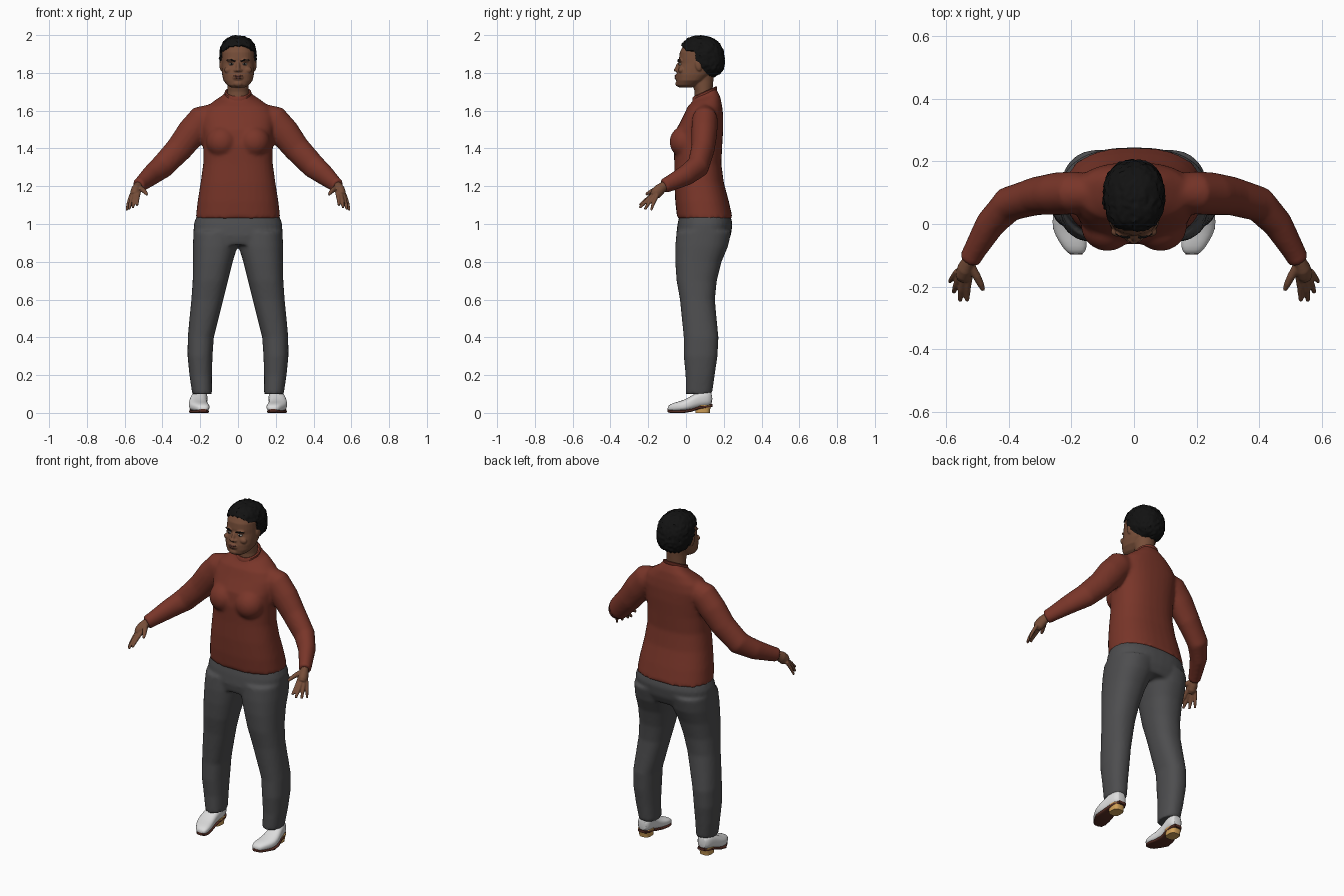
import bpy
import bmesh
import math
from mathutils import Matrix, Vector, noise

if "Cube" in bpy.data.objects:
    bpy.data.objects.remove(bpy.data.objects["Cube"], do_unlink=True)


def material(name, r, g, b):
    mat = bpy.data.materials.new(name)
    mat.use_nodes = True
    mat.diffuse_color = (r, g, b, 1)
    bsdf = next(n for n in mat.node_tree.nodes if n.type == 'BSDF_PRINCIPLED')
    bsdf.inputs["Base Color"].default_value = (r, g, b, 1)
    bsdf.inputs["Roughness"].default_value = 0.8
    return mat


RED = material("rust red knit", 0.19, 0.036, 0.022)
GREY = material("charcoal cloth", 0.075, 0.075, 0.078)
SKIN = material("brown skin", 0.18, 0.075, 0.04)
BLACK = material("black hair", 0.006, 0.006, 0.006)
WHITE = material("white leather", 0.72, 0.72, 0.72)
SOLE = material("dark brown sole", 0.09, 0.025, 0.016)
TAN = material("tan heel", 0.65, 0.36, 0.1)
EYE = material("eye white", 0.5, 0.45, 0.4)
LIP = material("lip brown", 0.13, 0.045, 0.032)


def oval(p, n=32):
    """Unit superellipse points; p = 2 is round, larger is squarer."""
    for i in range(n):
        a = math.tau * i / n
        c, s = math.cos(a), math.sin(a)
        yield (math.copysign(abs(c) ** (2 / p), c), math.copysign(abs(s) ** (2 / p), s))


def level(z, x0, x1, y0, y1, p=2.3, tilt=0):
    """Horizontal ring filling the box x0..x1, y0..y1."""
    hx, hy = (x1 - x0) / 2, (y1 - y0) / 2
    return [Vector((x0 + hx + hx * c, y0 + hy + hy * s, z + tilt * hy * s)) for c, s in oval(p)]


def upright(y, cx, hw, z0, z1, p=2.5):
    """Ring across the y axis."""
    h = (z1 - z0) / 2
    return [Vector((cx + hw * c, y, z0 + h + h * s)) for c, s in oval(p)]


def loft(bm, rings):
    loops = [[bm.verts.new(co) for co in ring] for ring in rings]
    for a, b in zip(loops, loops[1:]):
        for i in range(len(a)):
            j = (i + 1) % len(a)
            bm.faces.new((a[i], a[j], b[j], b[i]))
    bm.faces.new(loops[0])
    bm.faces.new(loops[-1])


def tube(bm, path, side=1, flat=1.0):
    """Tapered limb along (x, y, z, radius) points."""
    pts = [Vector((side * x, y, z)) for x, y, z, r in path]
    rings = []
    for i, (pt, step) in enumerate(zip(pts, path)):
        t = (pts[min(i + 1, len(pts) - 1)] - pts[max(i - 1, 0)]).normalized()
        u = t.cross(Vector((0, 0, 1))).normalized()
        v = u.cross(t)
        rings.append([pt + step[3] * (flat * c * u + s * v) for c, s in oval(2, 20)])
    loft(bm, rings)


def ball(bm, centre, radii, tilt=0):
    m = Matrix.Translation(centre) @ Matrix.Rotation(tilt, 4, 'X') @ Matrix.Diagonal((*radii, 1))
    return bmesh.ops.create_uvsphere(bm, u_segments=24, v_segments=16, radius=1, matrix=m)


def finish(name, bm, mat, voxel=0, smooth=4):
    """Turn a bmesh into an object; voxel > 0 fuses its overlapping parts."""
    bmesh.ops.recalc_face_normals(bm, faces=bm.faces)
    mesh = bpy.data.meshes.new(name)
    bm.to_mesh(mesh)
    bm.free()
    mesh.materials.append(mat)
    ob = bpy.data.objects.new(name, mesh)
    bpy.context.collection.objects.link(ob)
    bpy.ops.object.select_all(action='DESELECT')
    ob.select_set(True)
    bpy.context.view_layer.objects.active = ob
    bpy.ops.object.shade_smooth_by_angle(angle=math.radians(45))
    if voxel:
        fuse = ob.modifiers.new("fuse", 'REMESH')
        fuse.mode = 'VOXEL'
        fuse.voxel_size = voxel
        fuse.use_smooth_shade = True
        relax = ob.modifiers.new("relax", 'SMOOTH')
        relax.factor = 0.5
        relax.iterations = smooth
    return ob


# Sweater: torso, chest and sleeves fused together
bm = bmesh.new()
torso = [(1.03, .224, -.047, .247, 0), (1.12, .214, -.057, .227, 0), (1.22, .198, -.062, .2, 0),
         (1.32, .184, -.062, .187, 0), (1.42, .184, -.065, .192, 0), (1.5, .19, -.052, .197, 0),
         (1.57, .195, -.015, .197, 0), (1.62, .17, .008, .192, 0), (1.655, .12, .025, .182, .2),
         (1.675, .08, .034, .168, .4), (1.695, .066, .042, .158, .45)]
loft(bm, [level(z, -w, w, y0, y1, 2.4, t) for z, w, y0, y1, t in torso])
sleeve = [(.12, .1, 1.575, .065), (.19, .1, 1.55, .08), (.245, .097, 1.485, .08),
          (.31, .09, 1.4, .072), (.4, .064, 1.305, .066), (.46, 0, 1.258, .056),
          (.51, -.085, 1.215, .043), (.528, -.118, 1.2, .04)]
for s in (1, -1):
    tube(bm, sleeve, s, 0.86)
    ball(bm, (s * .085, -.005, 1.435), (.085, .082, .085))
finish("sweater", bm, RED, 0.01, 5)

# Ribbed neckband
bm = bmesh.new()
rim = [v for v in level(1.69, -.064, .064, .04, .158, 2, .45)]
bands = []
for grow, lift in ((0, -.012), (.1, -.008), (.1, .008), (0, .012), (-.12, .008), (-.12, -.008)):
    mid = Vector((0, .099, 1.69))
    bands.append([mid + (v - mid) * (1 + grow) + Vector((0, 0, lift)) for v in rim])
loft(bm, bands)
finish("neckband", bm, RED)

# Trousers: hips and two legs fused together
bm = bmesh.new()
hips = [(.89, .21, -.045, .215), (.94, .236, -.052, .238), (1.0, .234, -.045, .246),
        (1.035, .222, -.037, .238), (1.07, .2, -.03, .215)]
loft(bm, [level(z, -w, w, y0, y1, 2.4) for z, w, y0, y1 in hips])
leg = [(.1, .138, .242, -.002, .138), (.2, .138, .257, -.002, .152), (.3, .135, .267, -.012, .167),
       (.4, .128, .266, -.012, .172), (.5, .103, .257, -.022, .162), (.6, .078, .247, -.032, .153),
       (.7, .053, .24, -.05, .163), (.8, .028, .238, -.057, .188), (.88, .003, .239, -.057, .222),
       (.96, -.01, .236, -.05, .24)]
for s in (1, -1):
    loft(bm, [level(z, *sorted((s * a, s * b)), y0, y1) for z, a, b, y0, y1 in leg])
finish("trousers", bm, GREY, 0.01, 4)

# Shoes with sole and heel
shoe = [(-.098, .185, .02, .012, .032), (-.085, .187, .034, .008, .046), (-.055, .195, .046, .007, .056),
        (-.015, .21, .053, .007, .066), (.03, .213, .047, .014, .09), (.07, .206, .043, .028, .118),
        (.115, .2, .041, .034, .122), (.14, .198, .026, .04, .11)]
for s, side in ((1, "left"), (-1, "right")):
    bm = bmesh.new()
    loft(bm, [upright(y, s * x, w, a, b) for y, x, w, a, b in shoe])
    ob = finish(side + "_shoe", bm, WHITE)
    ob.modifiers.new("round", 'SUBSURF').levels = 1
    bm = bmesh.new()
    loft(bm, [upright(y, s * x, w * .92, a - .008, a + .008, 4) for y, x, w, a, b in shoe])
    finish(side + "_sole", bm, SOLE)
    bm = bmesh.new()
    loft(bm, [level(z, s * .202 - w, s * .202 + w, .05, y, 3)
              for z, w, y in ((0, .033, .126), (.02, .034, .128), (.042, .038, .136))])
    finish(side + "_heel", bm, TAN)

# Hands: palm, fingers and thumb fused together
fingers = [[(.527, -.165, 1.165, .012), (.533, -.205, 1.132, .011), (.534, -.245, 1.1, .007)],
           [(.543, -.168, 1.16, .012), (.552, -.21, 1.122, .011), (.557, -.246, 1.086, .007)],
           [(.556, -.162, 1.156, .012), (.569, -.195, 1.114, .01), (.577, -.218, 1.077, .007)],
           [(.565, -.152, 1.154, .011), (.581, -.173, 1.108, .009), (.59, -.185, 1.072, .006)],
           [(.525, -.13, 1.195, .015), (.503, -.168, 1.18, .013), (.491, -.192, 1.168, .011),
            (.482, -.212, 1.156, .007)]]
palm = [(.515, -.095, 1.21, .026), (.53, -.122, 1.196, .026), (.538, -.14, 1.182, .031),
        (.545, -.16, 1.162, .031), (.549, -.175, 1.15, .022)]
for s, side in ((1, "left"), (-1, "right")):
    bm = bmesh.new()
    tube(bm, palm, s, 0.85)
    for finger in fingers:
        tube(bm, finger, s)
    finish(side + "_hand", bm, SKIN, 0.004, 2)

# Head: skull, neck, nose, brow, lips and ears fused together
bm = bmesh.new()
skull = [(1.722, .035, -.035, .03), (1.735, .058, -.048, .06), (1.76, .077, -.05, .1),
         (1.79, .084, -.05, .13), (1.82, .086, -.044, .15), (1.85, .087, -.036, .165),
         (1.875, .087, -.037, .17), (1.91, .086, -.033, .17), (1.95, .075, -.012, .155),
         (1.98, .045, .03, .12)]
loft(bm, [level(z, -w, w, y0, y1, 2.4) for z, w, y0, y1 in skull])
neck = [(1.63, .06, .045, .15), (1.7, .055, .046, .14), (1.76, .056, .03, .145), (1.82, .06, .03, .15)]
loft(bm, [level(z, -w, w, y0, y1, 2) for z, w, y0, y1 in neck])
ball(bm, (0, -.041, 1.832), (.011, .014, .03), -.35)
ball(bm, (0, -.052, 1.816), (.013, .014, .01))
ball(bm, (0, -.046, 1.777), (.03, .014, .018))
ball(bm, (0, -.042, 1.743), (.026, .014, .016))
for s in (1, -1):
    ball(bm, (s * .013, -.045, 1.813), (.01, .012, .008))
    ball(bm, (s * .035, -.028, 1.866), (.026, .014, .009))
    ball(bm, (s * .05, -.025, 1.815), (.024, .016, .018))
    ball(bm, (s * .088, .066, 1.84), (.01, .018, .031), .2)
finish("head", bm, SKIN, 0.004, 3)

# Lips
bm = bmesh.new()
for z, w in ((1.783, .024), (1.773, .021)):
    ball(bm, (0, -.053, z), (w, .008, .006))
finish("lips", bm, LIP)

# Eyes and eyebrows
for s, side in ((1, "left"), (-1, "right")):
    bm = bmesh.new()
    ball(bm, (s * .035, -.03, 1.846), (.014, .009, .006))
    finish(side + "_eye", bm, EYE)
    bm = bmesh.new()
    ball(bm, (s * .035, -.037, 1.846), (.0055, .004, .0055))
    finish(side + "_iris", bm, BLACK)
    bm = bmesh.new()
    tube(bm, [(.014, -.043, 1.861, .003), (.035, -.041, 1.869, .004), (.058, -.031, 1.867, .003)], s)
    finish(side + "_eyebrow", bm, BLACK)

# Curly cropped hair: a lumpy cap tucked inside the head over the face
bm = bmesh.new()
bmesh.ops.create_icosphere(bm, subdivisions=5, radius=1)
middle = Vector((0, .088, 1.885))
for v in bm.verts:
    d = v.co.normalized()
    fat = sum(abs(c) ** 2.4 for c in d) ** (-1 / 2.4)
    co = middle + Vector((d.x * .098, d.y * .115, d.z * .111)) * fat
    co.y += (co.z - middle.z) * -.12
    face = (co.z < 1.915 and co.y < .045) or co.y < .045 + (1.865 - co.z) * .9
    if face:
        v.co = middle + (co - middle) * .72
    else:
        v.co = co + d * .007 * noise.noise(co * 70)
finish("hair", bm, BLACK)
